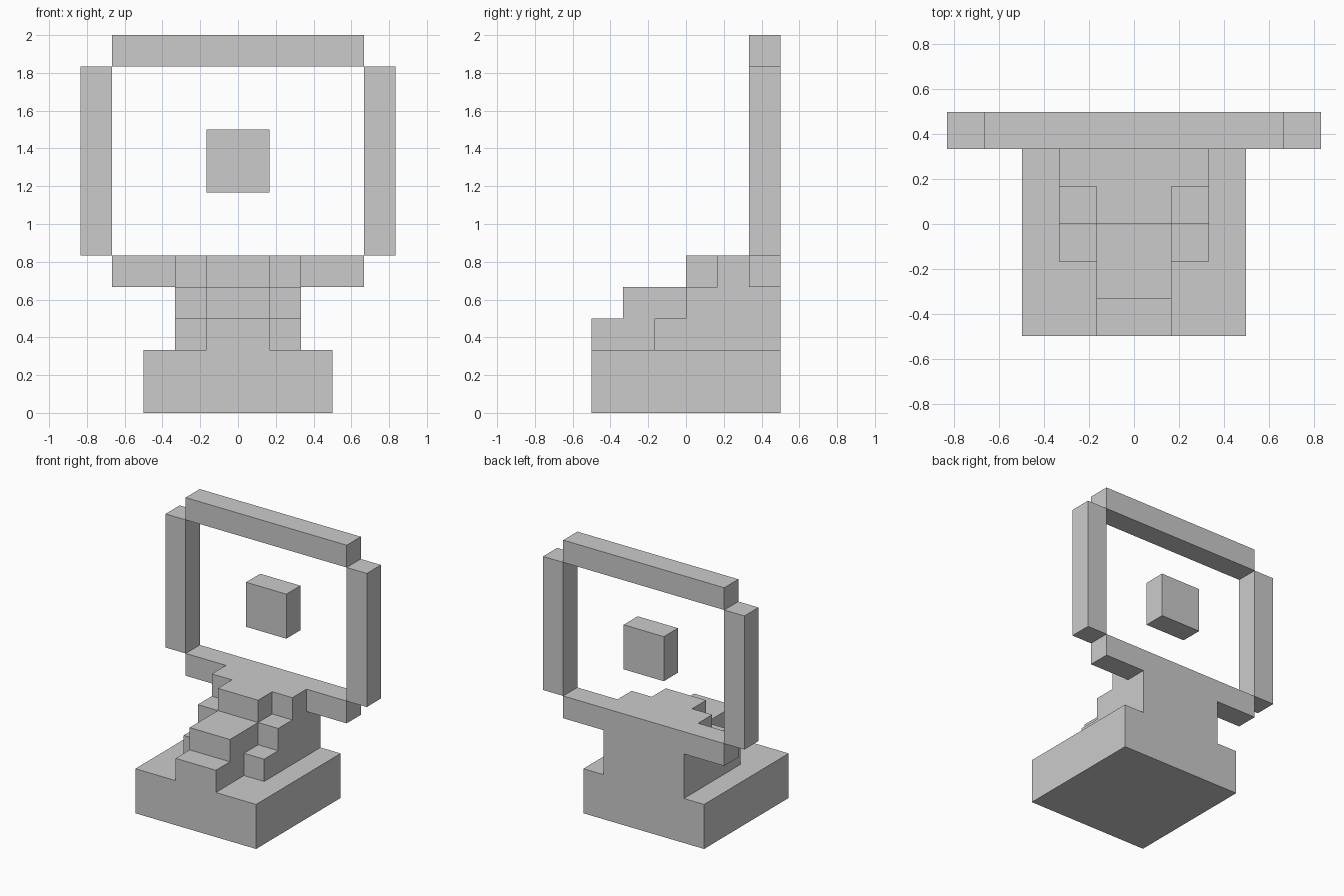
import bpy, bmesh
from mathutils import Vector
from itertools import product

if "Cube" in bpy.data.objects:
    bpy.data.objects.remove(bpy.data.objects["Cube"])

U = 1 / 6  # block size


def blocks(name, *boxes):
    """Closed outer shell of a union of boxes ((x0,x1),(y0,y1),(z0,z1)) in block units."""
    cells = set()
    for b in boxes:
        cells.update(product(*(range(lo, hi) for lo, hi in b)))
    bm = bmesh.new()
    verts = {}

    def vert(p):
        if p not in verts:
            verts[p] = bm.verts.new(Vector(p) * U)
        return verts[p]

    for c in cells:
        for axis, side in product(range(3), (0, 1)):
            n = list(c)
            n[axis] += 1 if side else -1
            if tuple(n) in cells:
                continue
            a, b = (axis + 1) % 3, (axis + 2) % 3
            quad = []
            for da, db in ((0, 0), (1, 0), (1, 1), (0, 1)):
                p = list(c)
                p[axis] += side
                p[a] += da
                p[b] += db
                quad.append(vert(tuple(p)))
            bm.faces.new(quad if side else quad[::-1])
    # merge coplanar squares into large flat faces
    bmesh.ops.dissolve_limit(bm, angle_limit=0.01, verts=bm.verts[:], edges=bm.edges[:])
    me = bpy.data.meshes.new(name)
    bm.to_mesh(me)
    bm.free()
    ob = bpy.data.objects.new(name, me)
    bpy.context.collection.objects.link(ob)
    return ob


BACK = (2, 3)  # depth of the ring

# Base, stepped neck and lower ring bar, flush at the back
stand = [((-3, 3), (-3, 3), (0, 2)), ((-4, 4), BACK, (4, 5))]
for level, (mid_y, side_y) in enumerate([(-3, -1), (-2, 0), (0, 1)]):
    z = (2 + level, 3 + level)
    stand.append(((-1, 1), (mid_y, 3), z))
    stand.append(((-2, 2), (side_y, 3), z))
blocks("stepped_stand", *stand)

# Remaining ring bars
blocks("ring_top", ((-4, 4), BACK, (11, 12)))
blocks("ring_left", ((-5, -4), BACK, (5, 11)))
blocks("ring_right", ((4, 5), BACK, (5, 11)))

# Floating block in the middle of the ring
blocks("centre_block", ((-1, 1), BACK, (7, 9)))
